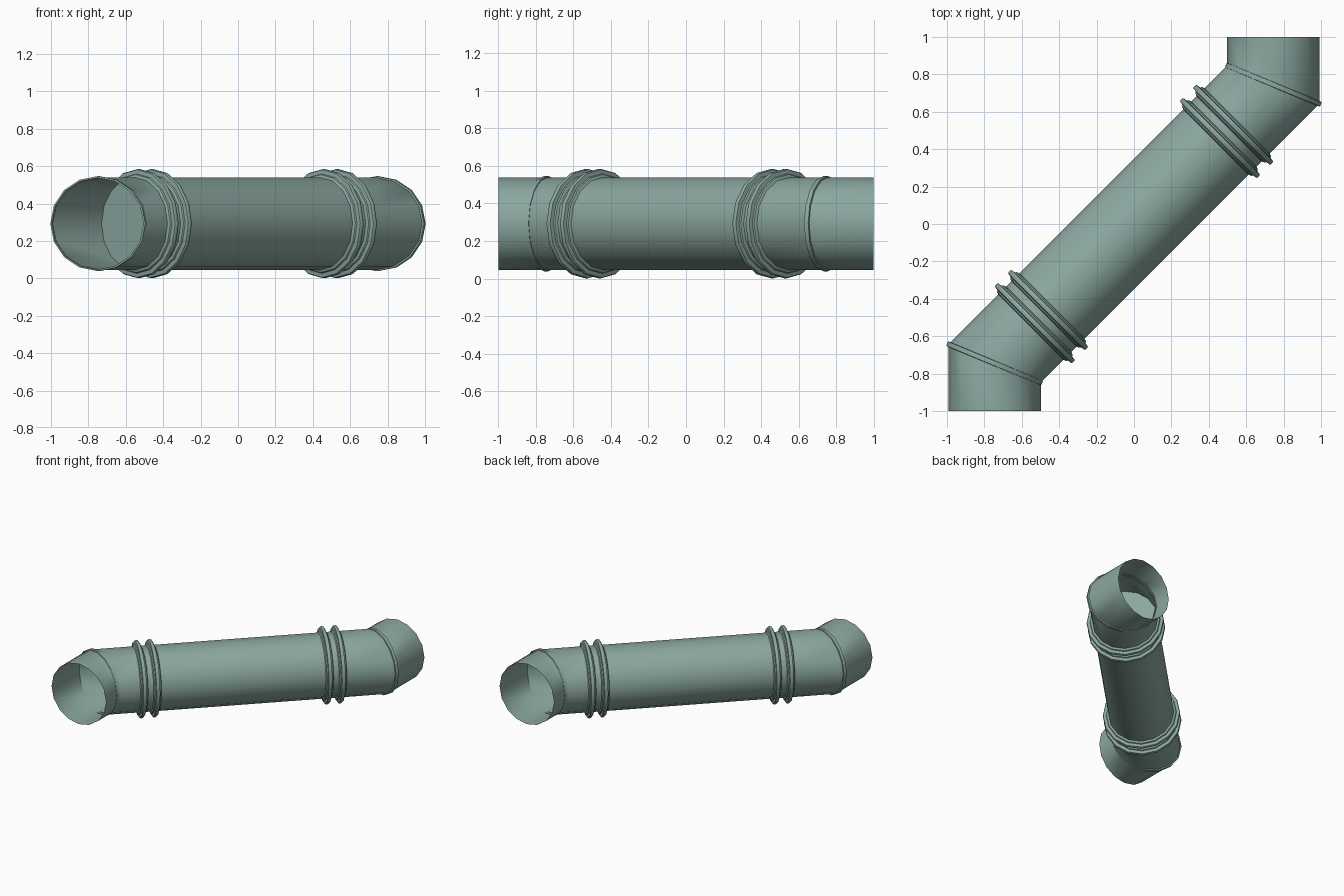
import bpy
import math
from mathutils import Vector

cube = bpy.data.objects.get("Cube")
if cube:
    bpy.data.objects.remove(cube, do_unlink=True)

SIDES = 16
R = 0.247                       # pipe radius
AXIS_Z = 0.2925                 # height of the pipe axis
BEND = 0.745                    # corner position on x and y
JOINT = 0.785                   # where elbows meet the long pipe
UP = Vector((0, 0, 1))
TILT = math.radians(22.5)

along = Vector((1, 1, 0)).normalized()
across = Vector((1, -1, 0)).normalized()
mitre_normal = Vector((math.sin(TILT), math.cos(TILT), 0))
mitre_side = Vector((1, -math.tan(TILT), 0))
corner = Vector((-BEND, -BEND, 0))

paint = bpy.data.materials.new("grey green paint")
paint.use_nodes = True
colour = (0.26, 0.39, 0.35, 1)
paint.diffuse_color = colour
paint.node_tree.nodes["Principled BSDF"].inputs["Base Color"].default_value = colour


def tube(name, stations, sign=1, capped=False):
    """Skin rings given as (centre, sideways axis, radius); sign -1 turns it half round."""
    verts, faces = [], []
    for centre, side, radius in stations:
        for i in range(SIDES):
            a = math.tau * i / SIDES
            p = sign * (centre + side * radius * math.cos(a))
            verts.append(p + UP * (AXIS_Z + radius * math.sin(a)))
    for k in range(len(stations) - 1):
        for i in range(SIDES):
            j = (i + 1) % SIDES
            a, b = k * SIDES, (k + 1) * SIDES
            faces.append((a + i, b + i, b + j, a + j))
    if capped:
        faces.append(tuple(range(SIDES)))
        faces.append(tuple(reversed(range(len(verts) - SIDES, len(verts)))))
    mesh = bpy.data.meshes.new(name)
    mesh.from_pydata(verts, [], faces)
    mesh.materials.append(paint)
    obj = bpy.data.objects.new(name, mesh)
    bpy.context.collection.objects.link(obj)
    bpy.ops.object.select_all(action="DESELECT")
    obj.select_set(True)
    bpy.context.view_layer.objects.active = obj
    bpy.ops.object.shade_smooth_by_angle(angle=math.radians(30))
    return obj


def lathe(name, centre, direction, side, profile, sign):
    return tube(name, [(centre + direction * t, side, r) for t, r in profile], sign)


# Long closed pipe on the diagonal
tube("long_pipe", [(along * -JOINT, across, R), (along * JOINT, across, R)], capped=True)

# Half profiles, mirrored about the middle of each ring
ring_half = [(-0.030, R), (-0.024, 0.262), (-0.016, 0.266), (-0.013, 0.288), (-0.006, 0.292)]
seam_half = [(-0.014, 0.245), (-0.012, 0.254)]
ring_profile = ring_half + [(-t, r) for t, r in reversed(ring_half)]
seam_profile = seam_half + [(-t, r) for t, r in reversed(seam_half)]

for label, sign in (("front", 1), ("back", -1)):
    # Open elbow with a mitred corner
    tube(label + "_elbow", [
        (Vector((-BEND, -1, 0)), Vector((1, 0, 0)), R),
        (corner, mitre_side, R),
        (along * -JOINT, across, R),
    ], sign)
    # Weld band around the mitre
    lathe(label + "_seam", corner, mitre_normal, mitre_side, seam_profile, sign)
    # Pair of flange rings at the joint
    for place, s in (("outer", 0.75), ("inner", 0.65)):
        lathe(f"{label}_{place}_flange", along * -s, along, across, ring_profile, sign)
